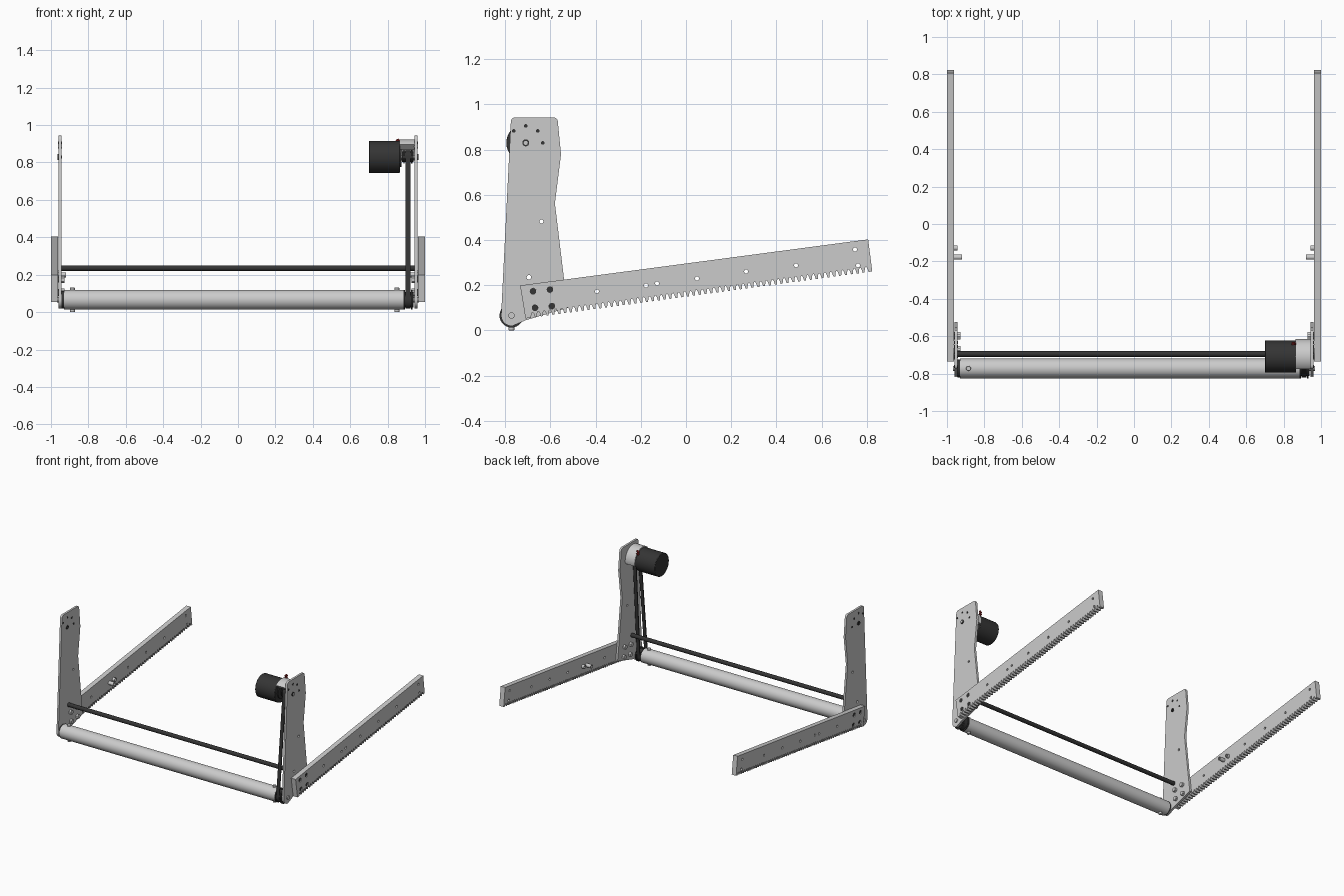
import bpy, bmesh, math
from mathutils import Matrix, Vector

if "Cube" in bpy.data.objects:
    bpy.data.objects.remove(bpy.data.objects["Cube"])

dark = bpy.data.materials.new("dark")
dark.diffuse_color = (0.035, 0.035, 0.035, 1)
dark.use_nodes = True
dark.node_tree.nodes["Principled BSDF"].inputs["Base Color"].default_value = dark.diffuse_color
red = bpy.data.materials.new("red")
red.diffuse_color = (0.25, 0.02, 0.02, 1)
red.use_nodes = True
red.node_tree.nodes["Principled BSDF"].inputs["Base Color"].default_value = red.diffuse_color
# local xy becomes world yz, local z becomes world x
TO_YZ = Matrix(((0, 0, 1, 0), (1, 0, 0, 0), (0, 1, 0, 0), (0, 0, 0, 1)))


def add(name, mesh, mat=None):
    mesh.materials.clear()
    if mat:
        mesh.materials.append(mat)
    ob = bpy.data.objects.new(name, mesh)
    bpy.context.collection.objects.link(ob)
    return ob


def arc(y, z, r, a0=0, a1=360, n=16):
    full = a1 - a0 == 360
    return [(y + r * math.cos(math.radians(a0 + (a1 - a0) * i / n)),
             z + r * math.sin(math.radians(a0 + (a1 - a0) * i / n)))
            for i in range(n if full else n + 1)]


def slab(name, loops, x0, x1, mat=None):
    """Flat yz outline (first loop) with holes (other loops), from x0 to x1."""
    cu = bpy.data.curves.new(name, 'CURVE')
    cu.dimensions, cu.fill_mode = '2D', 'BOTH'
    cu.extrude = abs(x1 - x0) / 2
    for pts in loops:
        sp = cu.splines.new('POLY')
        sp.points.add(len(pts) - 1)
        for p, (a, b) in zip(sp.points, pts):
            p.co = (a, b, 0, 1)
        sp.use_cyclic_u = True
    tmp = bpy.data.objects.new("tmp", cu)
    bpy.context.collection.objects.link(tmp)
    bpy.context.view_layer.update()
    dg = bpy.context.evaluated_depsgraph_get()
    me = bpy.data.meshes.new_from_object(tmp.evaluated_get(dg))
    bpy.data.objects.remove(tmp)
    bpy.data.curves.remove(cu)
    me.transform(Matrix.Translation(((x0 + x1) / 2, 0, 0)) @ TO_YZ)
    bm = bmesh.new()
    bm.from_mesh(me)
    bmesh.ops.remove_doubles(bm, verts=bm.verts, dist=1e-5)
    bmesh.ops.recalc_face_normals(bm, faces=bm.faces)
    bm.to_mesh(me)
    bm.free()
    return add(name, me, mat)


def rod(name, a, b, r, mat=None, n=24, bevel=0):
    a, b = Vector(a), Vector(b)
    me = bpy.data.meshes.new(name)
    bm = bmesh.new()
    rot = (b - a).to_track_quat('Z', 'Y').to_matrix().to_4x4()
    bmesh.ops.create_cone(bm, cap_ends=True, segments=n, radius1=r, radius2=r,
                          depth=(b - a).length, matrix=Matrix.Translation((a + b) / 2) @ rot)
    bm.to_mesh(me)
    bm.free()
    ob = add(name, me, mat)
    if bevel:
        m = ob.modifiers.new("bevel", 'BEVEL')
        m.width, m.segments = bevel, 2
    return ob


RY, RZ = -0.772, 0.066      # roller axis
MY, MZ = -0.709, 0.83       # motor axis
TY, TZ = -0.695, 0.235      # cross tube axis
BOLTS = [(-.677, .173), (-.602, .181), (-.668, .10), (-.593, .108)]
SCREWS = [arc(MY, MZ, .075, a, a + 1, 1)[0] for a in (0, 45, 90, 135)]
ARM_HOLES = [(-.394, .173), (-.177, .199), (-.128, .208), (.049, .23),
             (.266, .261), (.487, .288), (.748, .358), (.761, .288)]

# upright plate outline
plate = ([(-.523, .10), (-.54, .23), (-.58, .562), (-.553, .779)]
         + arc(-.587, .923, .02, 10, 90, 5) + arc(-.755, .923, .02, 90, 178, 5)
         + arc(RY, RZ, .046, 180, 275, 10) + [(-.71, .045)])
plate_holes = ([arc(y, z, .014) for y, z in BOLTS] + [arc(*s, .008, n=12) for s in SCREWS]
               + [arc(MY, MZ, .015), arc(TY, TZ, .01), arc(-.64, .482, .009, n=12)])

# toothed arm outline: teeth stepped along the lower edge
p0, p1 = Vector((-.71, .053)), Vector((.824, .261))
u = (p1 - p0).normalized()
v = Vector((-u.y, u.x))
N, START = 58, .025
pitch = ((p1 - p0).length - START - .008) / N
arm = [tuple(p0)]
for i in range(N):
    for f, d in ((.0, 0), (.12, .016), (.25, .023), (.42, .023), (.55, .016), (.67, 0)):
        arm.append(tuple(p0 + u * (START + (i + f) * pitch) + v * d))
arm += [tuple(p1), (.806, .403), (-.734, .199)]
arm_holes = [arc(y, z, .009, n=12) for y, z in ARM_HOLES] + [arc(y, z, .0145) for y, z in BOLTS]

for s, side in ((1, "right"), (-1, "left")):
    slab(side + "_upright", [plate] + plate_holes, s * .944, s * .960)
    slab(side + "_arm", [arm] + arm_holes, s * .963, s * 1.0)
    for y, z in BOLTS:
        rod(side + "_arm_bolt", (s * .94, y, z), (s * .994, y, z), .0144, dark, 16)
        rod(side + "_arm_nut", (s * .927, y, z), (s * .945, y, z), .017, None, 6)
    for y, z in SCREWS:
        rod(side + "_mount_screw", (s * .942, y, z), (s * .962, y, z), .008, dark, 12)
    # hollow spacers inside the arm
    for (y, z), x in zip(ARM_HOLES[1:3], (.92, .943)):
        slab(side + "_spacer", [arc(y, z, .014), arc(y, z, .009, n=12)], s * x, s * .964)
    # axle bolt and motor-axis bush
    rod(side + "_axle", (s * .90, RY, RZ), (s * .968, RY, RZ), .014)
    slab(side + "_bush", [arc(MY, MZ, .0155), arc(MY, MZ, .009)], s * .943, s * .965, dark)

# roller with end caps, pulley and cross bolts
rod("roller", (-.93, RY, RZ), (.885, RY, RZ), .053, None, 48)
rod("roller_left_cap", (-.943, RY, RZ), (-.928, RY, RZ), .048, dark, 32)
rod("roller_pulley", (.884, RY, RZ), (.938, RY, RZ), .042, dark, 32)
for x in (.884, .926):
    rod("roller_pulley_flange", (x, RY, RZ), (x + .008, RY, RZ), .053, dark, 32)
for x in (-.885, .85):
    rod("roller_cross_bolt", (x, RY, 0), (x, RY, .131), .013, None, 16, .003)

# cross tube
slab("cross_tube", [arc(TY, TZ, .015, n=24), arc(TY, TZ, .01)], -.944, .944, dark)

# motor, terminals, mount, shaft and pulley
rod("motor", (.70, MY, MZ), (.866, MY, MZ), .086, dark, 48, .004)
rod("motor_nose", (.866, MY, MZ), (.874, MY, MZ), .055, dark, 32)
for z in (.905, .922):
    rod("motor_terminal", (.846, -.64, z - .01), (.862, -.64, z), .008, red, 8)
mount = arc(MY, MZ, .094, -12, 135, 24) + arc(MY, MZ, .056, 135, -12, 24)
slab("motor_mount", [mount], .864, .944)
rod("motor_shaft", (.87, MY, MZ), (.966, MY, MZ), .0092, None, 16)
rod("motor_pulley", (.878, MY, MZ), (.938, MY, MZ), .028, dark, 32)
for x in (.884, .926):
    rod("motor_pulley_flange", (x, MY, MZ), (x + .006, MY, MZ), .036, dark, 32)


# drive belt: tangent loop round both pulleys
def loop(r1, r2):
    d = Vector((MY - RY, MZ - RZ))
    th = math.degrees(math.atan2(d.y, d.x))
    ph = math.degrees(math.acos((r1 - r2) / d.length))
    return arc(RY, RZ, r1, th + ph, th + 360 - ph, 20) + arc(MY, MZ, r2, th - ph, th + ph, 20)


slab("drive_belt", [loop(.048, .034), loop(.0415, .0275)], .896, .922, dark)

# smooth round surfaces, keep edges sharp
for ob in bpy.context.scene.objects:
    ob.select_set(ob.type == 'MESH')
    bpy.context.view_layer.objects.active = ob
bpy.ops.object.shade_smooth_by_angle(angle=math.radians(30))
